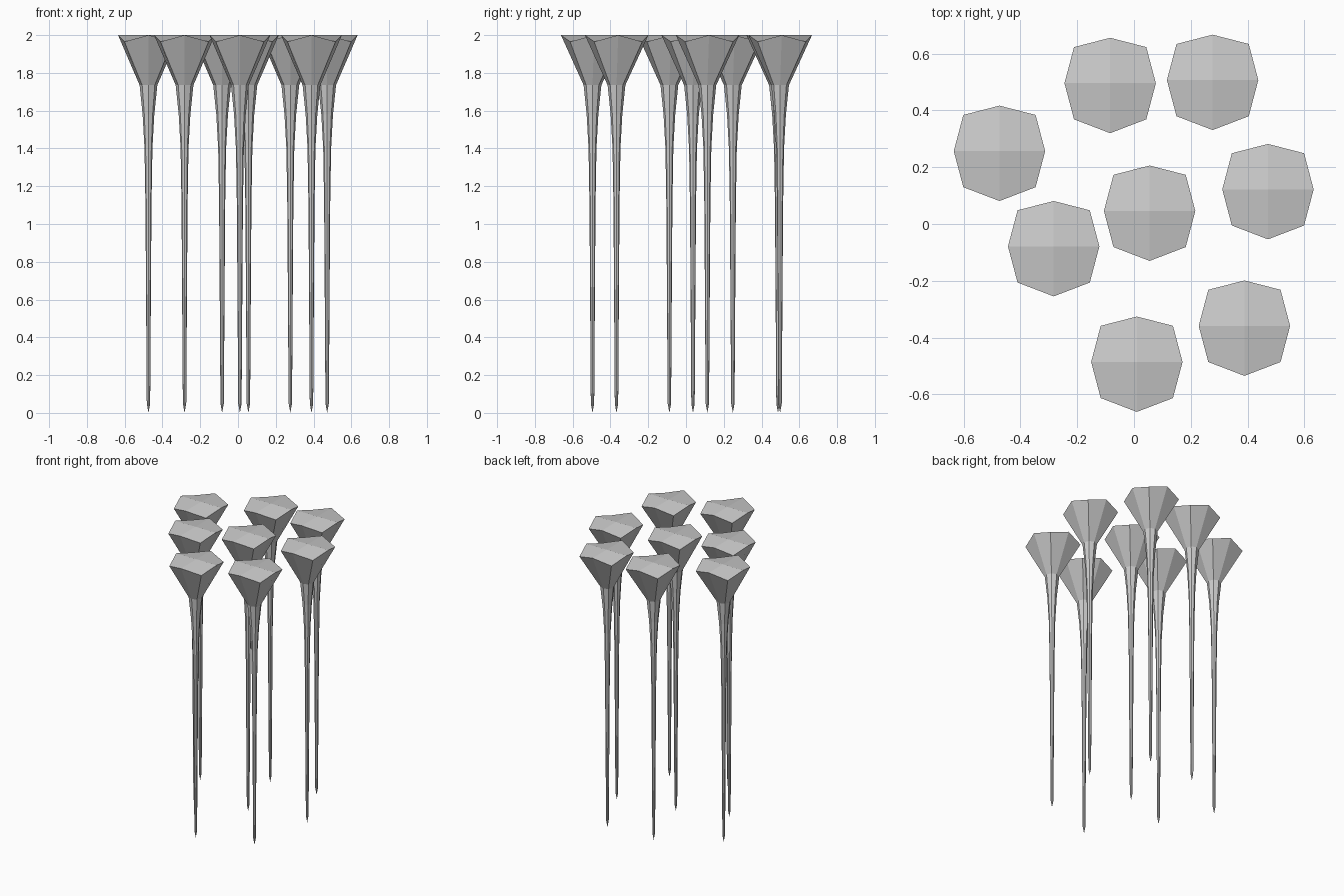
import bpy, bmesh
from math import sin, cos, pi

if "Cube" in bpy.data.objects:
    bpy.data.objects.remove(bpy.data.objects["Cube"])

SIDES = 8

# Stem rings from the tip upward: (z, half width)
STEM = [(0.05, 0.009), (0.8, 0.014), (1.1, 0.016), (1.4, 0.021),
        (1.58, 0.031), (1.735, 0.047)]
STEM_Y = -0.009          # stem axis sits slightly in front of the head centre

# Position of each spike's head centre
SPOTS = [(-0.084, 0.496), (0.277, 0.507), (-0.474, 0.257), (-0.283, -0.079),
         (0.055, 0.046), (0.472, 0.122), (0.010, -0.486), (0.389, -0.359)]


def rim_point(i):
    """Head rim: corners on the axes are high, diagonal corners dip."""
    if i % 2:
        a = 2 * pi * i / SIDES
        return (0.18 * cos(a), 0.18 * sin(a), 1.965)
    return [(0.161, 0, 2), (0, 0.16, 2), (-0.161, 0, 2), (0, -0.176, 2)][i // 2]


def build_spike_mesh():
    bm = bmesh.new()
    # Stem rings
    rings = []
    for z, r in STEM:
        rings.append([bm.verts.new((r * cos(2 * pi * i / SIDES),
                                    STEM_Y + r * sin(2 * pi * i / SIDES), z))
                      for i in range(SIDES)])
    # Flared head rim
    rings.append([bm.verts.new(rim_point(i)) for i in range(SIDES)])
    for low, high in zip(rings, rings[1:]):
        for i in range(SIDES):
            j = (i + 1) % SIDES
            bm.faces.new((low[i], low[j], high[j], high[i]))
    # Pointed tip
    tip = bm.verts.new((0, STEM_Y, 0))
    for i in range(SIDES):
        bm.faces.new((tip, rings[0][(i + 1) % SIDES], rings[0][i]))
    # Faceted cap in four quarters
    rim = rings[-1]
    centre = bm.verts.new((0, 0, 2))
    for i in range(0, SIDES, 2):
        bm.faces.new((centre, rim[i], rim[i + 1], rim[(i + 2) % SIDES]))
    bmesh.ops.recalc_face_normals(bm, faces=bm.faces)
    mesh = bpy.data.meshes.new("spike")
    bm.to_mesh(mesh)
    bm.free()
    return mesh


# Eight identical spikes
spike = build_spike_mesh()
for n, (x, y) in enumerate(SPOTS, 1):
    ob = bpy.data.objects.new(f"spike_{n}", spike)
    ob.location = (x, y, 0)
    bpy.context.collection.objects.link(ob)
